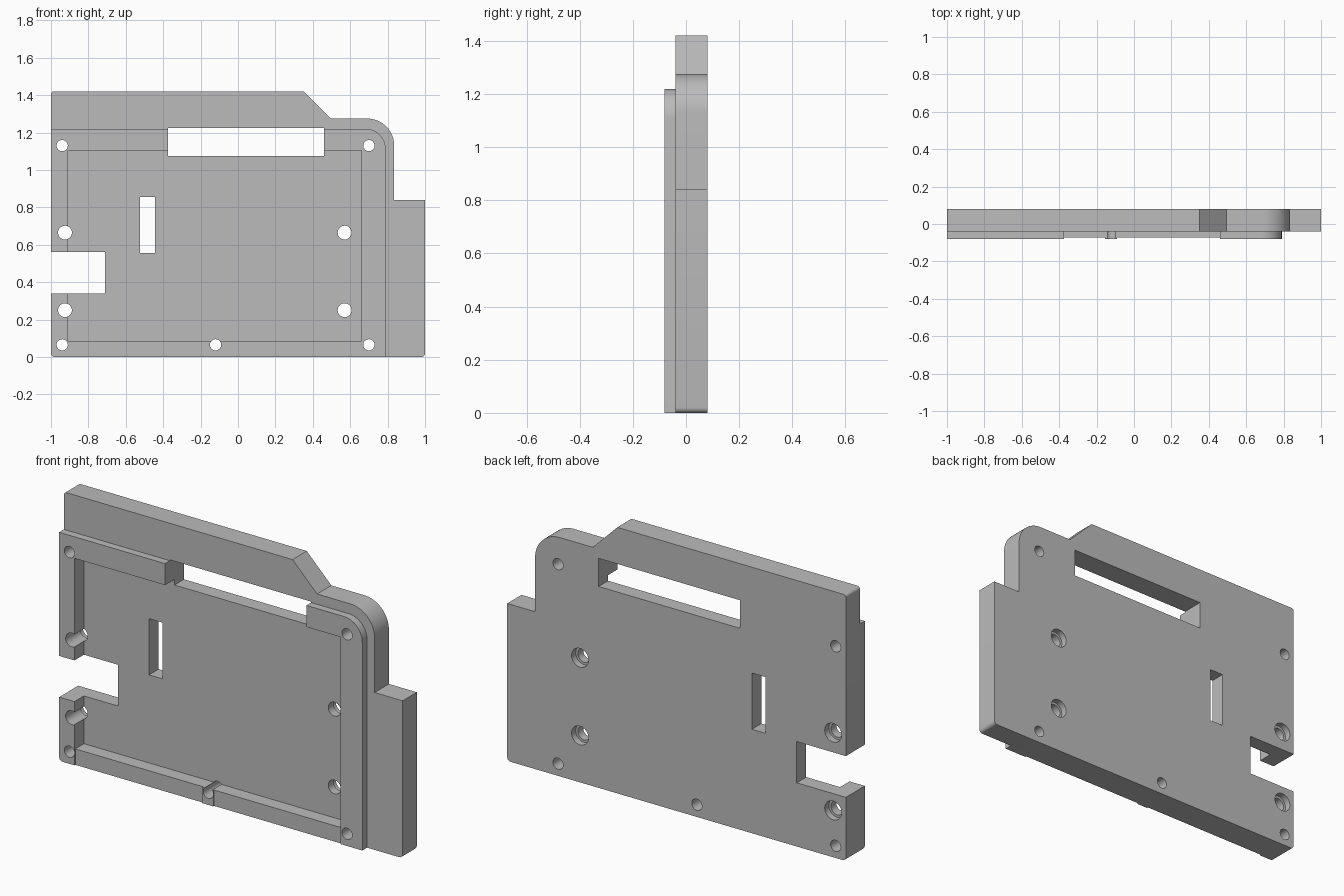
import bpy, bmesh, math

old = bpy.data.objects.get("Cube")
if old:
    bpy.data.objects.remove(old, do_unlink=True)

grey = bpy.data.materials.new("plain grey")
grey.use_nodes = True
grey.diffuse_color = (0.5, 0.5, 0.5, 1)
grey.node_tree.nodes["Principled BSDF"].inputs["Base Color"].default_value = (0.5, 0.5, 0.5, 1)


def rounded(corners):
    """Outline from (x, z, radius) corners, with each radius drawn as an arc."""
    pts = []
    n = len(corners)
    for i, (x, z, r) in enumerate(corners):
        if r == 0:
            pts.append((x, z))
            continue
        dirs = []
        for j in (i - 1, (i + 1) % n):
            dx, dz = corners[j][0] - x, corners[j][1] - z
            d = math.hypot(dx, dz)
            dirs.append((dx / d, dz / d))
        (ax, az), (bx, bz) = dirs
        steps = 16 if r > 0.05 else 5
        for k in range(steps + 1):
            t = k / steps * math.pi / 2
            u, v = r * (1 - math.sin(t)), r * (1 - math.cos(t))
            pts.append((x + ax * u + bx * v, z + az * u + bz * v))
    return pts


def extrude(name, pts, y0, y1):
    """Solid with an x-z outline running from y0 to y1."""
    bm = bmesh.new()
    face = bm.faces.new([bm.verts.new((x, y0, z)) for x, z in pts])
    out = bmesh.ops.extrude_face_region(bm, geom=[face])
    verts = [g for g in out["geom"] if isinstance(g, bmesh.types.BMVert)]
    bmesh.ops.translate(bm, verts=verts, vec=(0, y1 - y0, 0))
    bmesh.ops.recalc_face_normals(bm, faces=bm.faces)
    mesh = bpy.data.meshes.new(name)
    bm.to_mesh(mesh)
    bm.free()
    mesh.materials.append(grey)
    obj = bpy.data.objects.new(name, mesh)
    bpy.context.collection.objects.link(obj)
    return obj


def box(x0, x1, z0, z1, y0=-0.2, y1=0.2):
    return extrude("cutter", [(x0, z0), (x1, z0), (x1, z1), (x0, z1)], y0, y1)


def drill(x, z, r, y0=-0.2, y1=0.2):
    ring = [math.tau * k / 32 for k in range(32)]
    return extrude("cutter", [(x + r * math.cos(a), z + r * math.sin(a)) for a in ring], y0, y1)


# Main plate and the raised rim on its front
plate = extrude("main_plate", rounded([
    (-1, 0, 0.02), (1, 0, 0.02), (1, 0.84, 0), (0.835, 0.84, 0), (0.835, 1.275, 0.145),
    (0.495, 1.275, 0), (0.35, 1.42, 0), (-1, 1.42, 0.015)]), -0.04, 0.08)
rim = extrude("front_rim", rounded([
    (-1, 0, 0.02), (0.79, 0, 0), (0.79, 1.22, 0.11), (-1, 1.22, 0)]), -0.08, -0.04)

# Pocket, handle window, narrow slot and side notch
shared = [box(-0.91, 0.66, 0.085, 1.105, -0.2, 0.0),
          box(-0.375, 0.46, 1.075, 1.225),
          box(-0.525, -0.445, 0.555, 0.855),
          box(-1.1, -0.71, 0.34, 0.56)]

# Screw holes
for x, z in [(-0.94, 0.065), (-0.94, 1.13), (0.70, 1.13), (0.70, 0.065), (-0.12, 0.065)]:
    shared.append(drill(x, z, 0.03))

# Larger holes, counterbored from the back
for x in (-0.925, 0.57):
    for z in (0.25, 0.665):
        shared.append(drill(x, z, 0.037))
        shared.append(drill(x, z, 0.05, 0.045, 0.2))

# Shallow relief on the lower rim, leaving a small boss around the middle hole
relief = [box(-0.91, -0.155, -0.1, 0.09, -0.2, -0.073),
          box(-0.09, 0.66, -0.1, 0.09, -0.2, -0.073)]


def cut(obj, cutters):
    for c in cutters:
        mod = obj.modifiers.new("cut", "BOOLEAN")
        mod.operation = "DIFFERENCE"
        mod.solver = "EXACT"
        mod.object = c
    bpy.context.view_layer.update()
    deps = bpy.context.evaluated_depsgraph_get()
    mesh = bpy.data.meshes.new_from_object(obj.evaluated_get(deps))
    obj.modifiers.clear()
    obj.data = mesh


cut(plate, shared)
cut(rim, shared + relief)
for c in shared + relief:
    bpy.data.objects.remove(c, do_unlink=True)

# Smooth the round corners and holes, keep edges sharp
for o in bpy.context.view_layer.objects:
    o.select_set(o in (plate, rim))
bpy.context.view_layer.objects.active = plate
bpy.ops.object.shade_smooth_by_angle(angle=math.radians(30))
